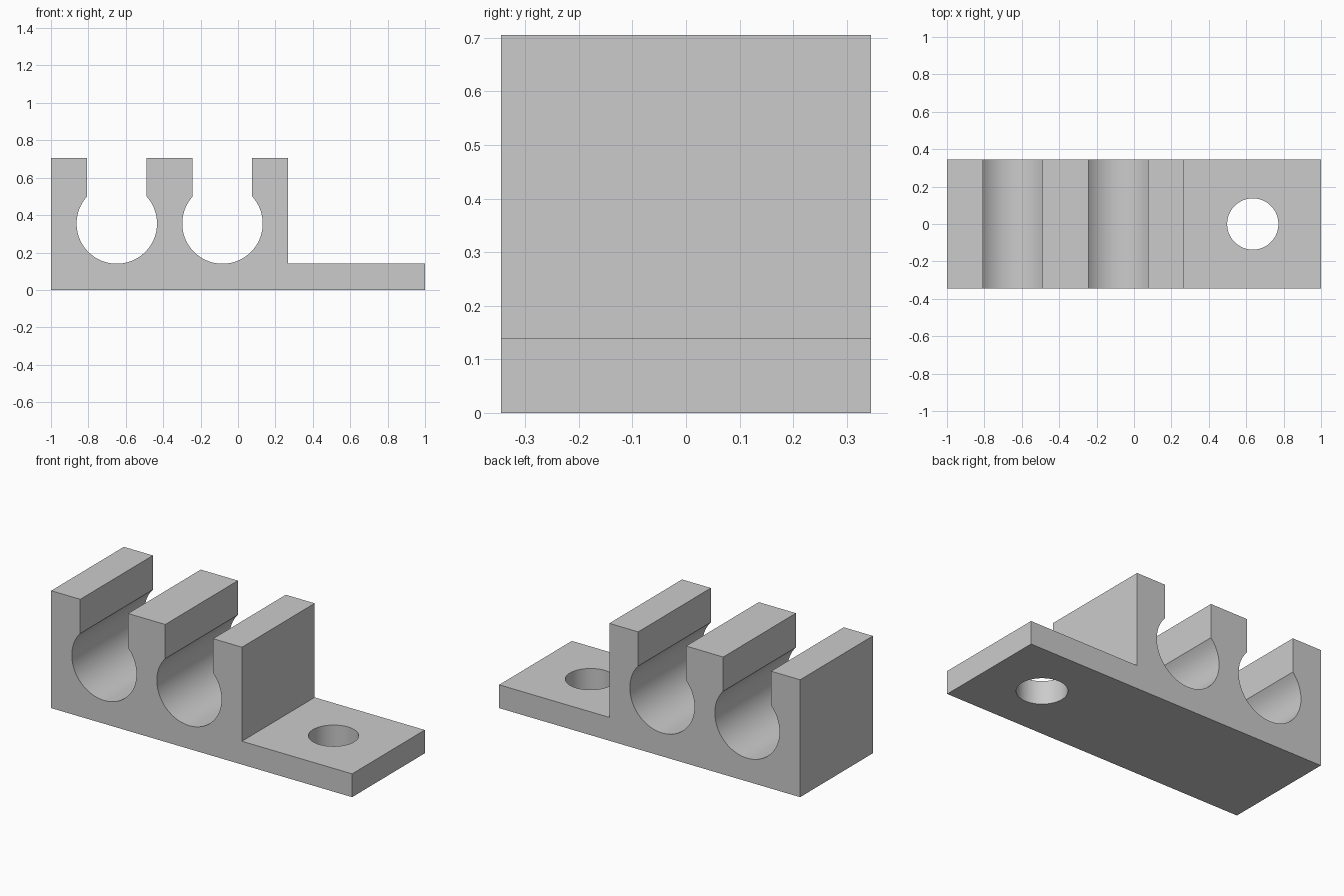
import bpy
import bmesh
from math import asin, cos, sin, pi

cube = bpy.data.objects.get("Cube")
if cube:
    bpy.data.objects.remove(cube, do_unlink=True)

HALF_DEPTH = 0.345
HEIGHT = 0.705
BASE = 0.14
STEP_X = 0.268
BORE_Z, BORE_R, SLOT_HALF = 0.355, 0.215, 0.159
BORES = (-0.648, -0.083)
SEGMENTS = 64

grey = bpy.data.materials.new("plain grey")
grey.use_nodes = True
colour = (0.6, 0.6, 0.6, 1)
grey.diffuse_color = colour
grey.node_tree.nodes["Principled BSDF"].inputs["Base Color"].default_value = colour


def keyhole(cx):
    """Open slot leading down into a round seat, from left lip to right lip."""
    lip = asin(SLOT_HALF / BORE_R)
    start, end = pi / 2 + lip, 2.5 * pi - lip
    points = [(cx - SLOT_HALF, HEIGHT)]
    for i in range(SEGMENTS + 1):
        a = start + (end - start) * i / SEGMENTS
        points.append((cx + BORE_R * cos(a), BORE_Z + BORE_R * sin(a)))
    return points + [(cx + SLOT_HALF, HEIGHT)]


# Side profile: two clip seats, then the low mounting tab
profile = [(-1, 0), (-1, HEIGHT)]
for cx in BORES:
    profile += keyhole(cx)
profile += [(STEP_X, HEIGHT), (STEP_X, BASE), (1, BASE), (1, 0)]

bm = bmesh.new()
face = bm.faces.new([bm.verts.new((x, -HALF_DEPTH, z)) for x, z in profile])
extruded = bmesh.ops.extrude_face_region(bm, geom=[face])
verts = [v for v in extruded["geom"] if isinstance(v, bmesh.types.BMVert)]
bmesh.ops.translate(bm, verts=verts, vec=(0, 2 * HALF_DEPTH, 0))
bmesh.ops.recalc_face_normals(bm, faces=bm.faces)
mesh = bpy.data.meshes.new("clip_bracket")
bm.to_mesh(mesh)
bm.free()
mesh.materials.append(grey)
bracket = bpy.data.objects.new("clip_bracket", mesh)
bpy.context.collection.objects.link(bracket)

# Screw hole through the tab
bpy.ops.mesh.primitive_cylinder_add(vertices=SEGMENTS, radius=0.137, depth=0.4,
                                    location=(0.635, 0, BASE / 2))
cutter = bpy.context.object
cutter.name = "screw_hole_cutter"
cutter.data.materials.append(grey)
cut = bracket.modifiers.new("screw_hole", 'BOOLEAN')
cut.operation = 'DIFFERENCE'
cut.solver = 'EXACT'
cut.object = cutter

bpy.ops.object.select_all(action='DESELECT')
bracket.select_set(True)
bpy.context.view_layer.objects.active = bracket
bpy.ops.object.modifier_apply(modifier=cut.name)
bpy.data.objects.remove(cutter, do_unlink=True)
bpy.ops.object.shade_smooth_by_angle(angle=pi / 6)
